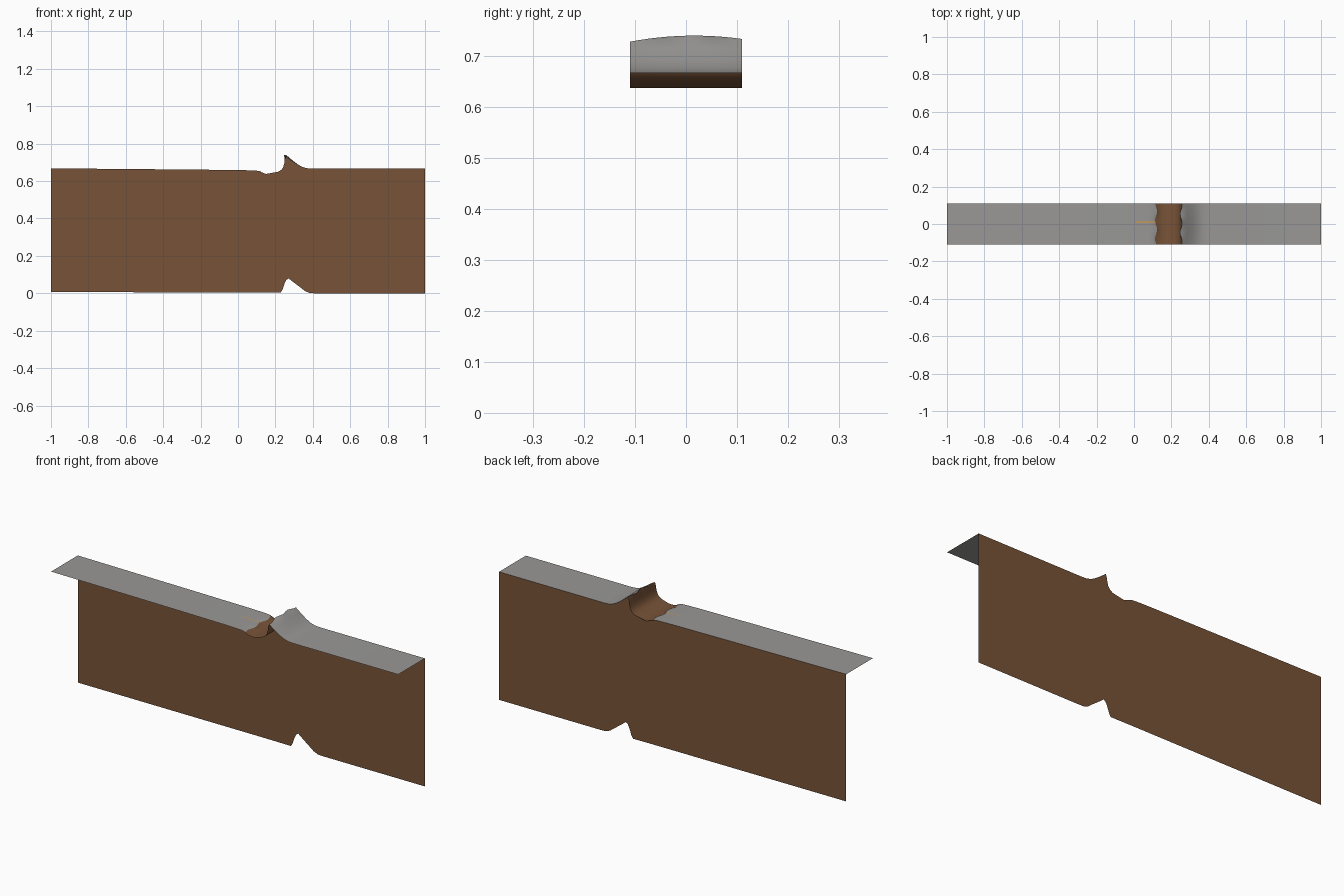
import bpy, bmesh, math

if "Cube" in bpy.data.objects:
    bpy.data.objects.remove(bpy.data.objects["Cube"])

HALF = 0.11   # half width of the strip
ROWS = 12     # divisions across the strip


def material(name, rgb):
    m = bpy.data.materials.new(name)
    m.diffuse_color = (*rgb, 1)
    m.use_nodes = True
    m.node_tree.nodes["Principled BSDF"].inputs["Base Color"].default_value = m.diffuse_color
    return m


STONE = material("grey surface", (0.32, 0.315, 0.305))
SOIL = material("brown soil", (0.19, 0.088, 0.04))
ORANGE = material("orange line", (0.75, 0.33, 0.03))

# Profiles as (x, z), running from left to right
left = [(-1, 0.668), (-0.3, 0.662), (0.0, 0.659), (0.08, 0.657), (0.105, 0.655), (0.118, 0.65)]
trough = [(0.118, 0.65), (0.13, 0.643), (0.15, 0.638), (0.17, 0.637), (0.19, 0.642),
          (0.215, 0.65), (0.232, 0.66), (0.242, 0.675), (0.248, 0.695), (0.25, 0.715), (0.252, 0.735)]
right = [(0.252, 0.735), (0.262, 0.731), (0.285, 0.713), (0.315, 0.691), (0.34, 0.677),
         (0.365, 0.669), (0.395, 0.667), (1, 0.667)]
base = [(-1, 0.006), (0.1, 0.005), (0.228, 0.004), (0.238, 0.02), (0.248, 0.05), (0.258, 0.071),
        (0.27, 0.08), (0.295, 0.06), (0.33, 0.034), (0.36, 0.011), (0.385, 0.001), (0.41, 0), (1, 0)]


def finish(name, bm, mat, smooth=True):
    me = bpy.data.meshes.new(name)
    bm.to_mesh(me)
    bm.free()
    me.materials.append(mat)
    ob = bpy.data.objects.new(name, me)
    bpy.context.collection.objects.link(ob)
    if smooth:
        bpy.context.view_layer.objects.active = ob
        ob.select_set(True)
        bpy.ops.object.shade_smooth_by_angle(angle=math.radians(40))
        ob.select_set(False)


def place(x, y, z):
    """Ragged torn edges and a slight crown across the ridge."""
    t = y / HALF
    if x in (0.118, 0.252):
        x += 0.006 * math.sin(7 * t + 30 * x)
    if z > 0.67:
        z += (z - 0.67) / 0.065 * (0.005 - 0.009 * (t - 0.15) ** 2)
    return x, y, z


def strip(name, profile, mat):
    bm = bmesh.new()
    rows = []
    for j in range(ROWS + 1):
        y = -HALF + 2 * HALF * j / ROWS
        rows.append([bm.verts.new(place(x, y, z)) for x, z in profile])
    for a, b in zip(rows, rows[1:]):
        for i in range(len(profile) - 1):
            bm.faces.new((a[i], a[i + 1], b[i + 1], b[i]))
    finish(name, bm, mat)


# Top surface: two grey stretches with the exposed soil trough between
strip("left_surface", left, STONE)
strip("soil_trough", trough, SOIL)
strip("right_surface", right, STONE)

# Single soil wall hanging from the back edge
bm = bmesh.new()
top = [place(x, HALF, z) for x, z in left + trough[1:] + right[1:]]
bottom = [(x, HALF, z) for x, z in reversed(base)]
bm.faces.new([bm.verts.new(p) for p in top + bottom])
bmesh.ops.triangulate(bm, faces=bm.faces[:])
bm.normal_update()
for f in bm.faces:
    if f.normal.y < 0:
        f.normal_flip()
finish("soil_wall", bm, SOIL, smooth=False)

# Hairline orange mark beside the trough
bm = bmesh.new()
bm.faces.new([bm.verts.new(p) for p in
              ((0.01, 0.009, 0.661), (0.115, 0.009, 0.656), (0.115, 0.013, 0.656), (0.01, 0.013, 0.661))])
finish("orange_mark", bm, ORANGE, smooth=False)
